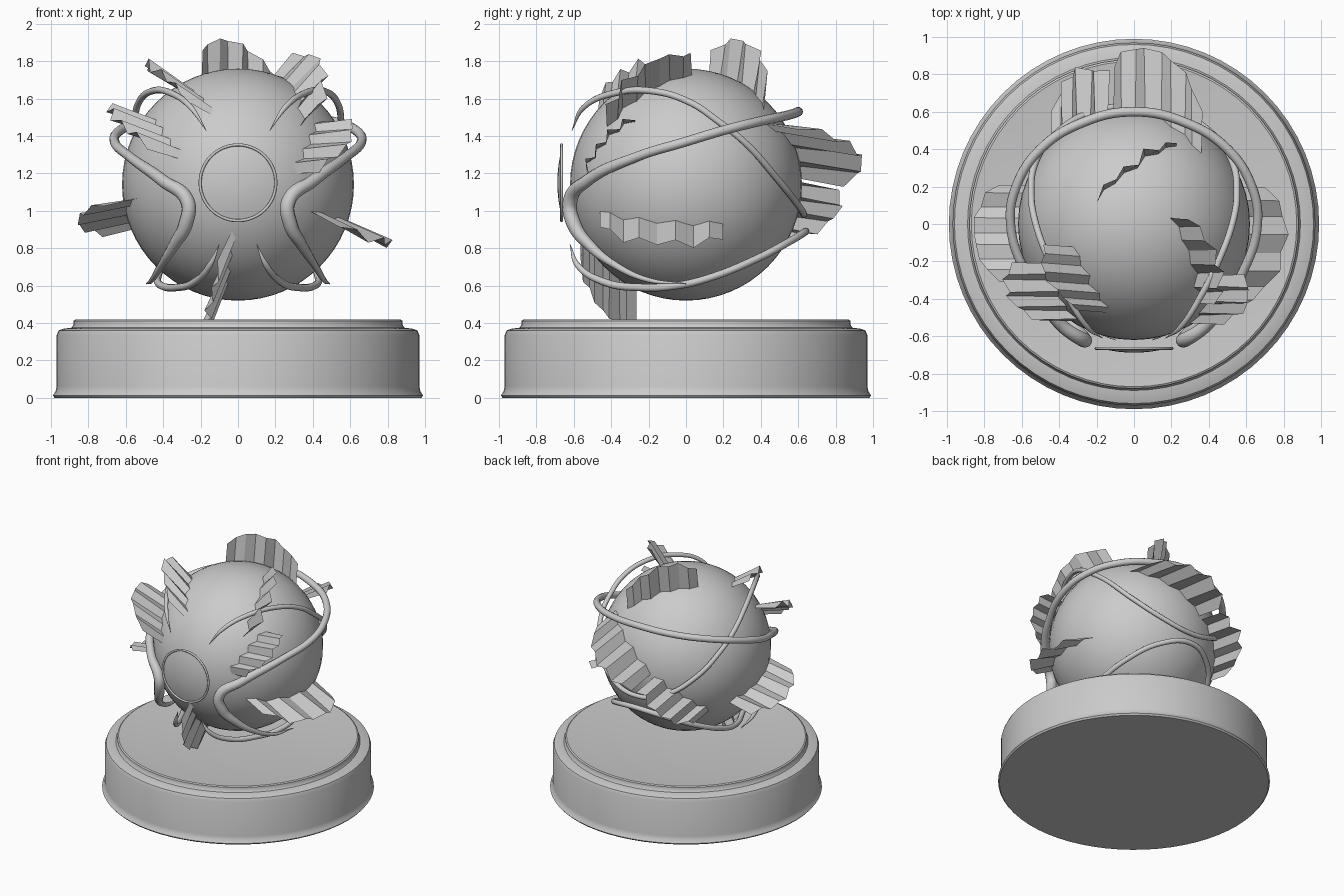
import bpy, bmesh, math, random
from mathutils import Vector

if "Cube" in bpy.data.objects:
    bpy.data.objects.remove(bpy.data.objects["Cube"])

random.seed(4)
C = Vector((0, 0, 1.14))      # sphere centre
R = 0.62


def mesh_object(name, verts, faces):
    me = bpy.data.meshes.new(name)
    me.from_pydata(verts, [], faces)
    bm = bmesh.new()
    bm.from_mesh(me)
    bmesh.ops.remove_doubles(bm, verts=bm.verts, dist=1e-5)
    bmesh.ops.recalc_face_normals(bm, faces=bm.faces)
    bm.to_mesh(me)
    bm.free()
    ob = bpy.data.objects.new(name, me)
    bpy.context.collection.objects.link(ob)
    return ob


def smooth(ob, angle=35):
    bpy.ops.object.select_all(action='DESELECT')
    bpy.context.view_layer.objects.active = ob
    ob.select_set(True)
    bpy.ops.object.shade_smooth_by_angle(angle=math.radians(angle))


def lathe(name, profile, n=64):
    verts = [(r * math.cos(2 * math.pi * i / n), r * math.sin(2 * math.pi * i / n), z)
             for r, z in profile for i in range(n)]
    faces = [(j * n + i, j * n + (i + 1) % n, (j + 1) * n + (i + 1) % n, (j + 1) * n + i)
             for j in range(len(profile) - 1) for i in range(n)]
    faces.append(tuple(range(n)))
    faces.append(tuple(range((len(profile) - 1) * n, len(profile) * n)))
    ob = mesh_object(name, verts, faces)
    smooth(ob)
    return ob


def band(name, half, thickness, taper):
    """Tube following half a path from the front tip to the back seam, mirrored in x."""
    k = len(half)
    pts = half + [(-x, y, z) for x, y, z in reversed(half[:-1])]
    cu = bpy.data.curves.new(name, 'CURVE')
    cu.dimensions = '3D'
    cu.bevel_depth = thickness
    cu.bevel_resolution = 3
    cu.use_fill_caps = True
    cu.resolution_u = 10
    sp = cu.splines.new('BEZIER')
    sp.bezier_points.add(len(pts) - 1)
    for i, (bp, p) in enumerate(zip(sp.bezier_points, pts)):
        bp.co = p
        bp.handle_left_type = bp.handle_right_type = 'AUTO'
        d = min(i, 2 * (k - 1) - i)
        bp.radius = taper[min(d, len(taper) - 1)]
    ob = bpy.data.objects.new(name, cu)
    bpy.context.collection.objects.link(ob)
    bpy.ops.object.select_all(action='DESELECT')
    bpy.context.view_layer.objects.active = ob
    ob.select_set(True)
    bpy.ops.object.convert(target='MESH')
    smooth(bpy.context.object, 60)


def shard(name, a, b, ext, n=9, amp=0.03):
    """Folded sheet rising from a jagged crack a-b on the sphere along ext."""
    a, b, ext = Vector(a), Vector(b), Vector(ext)
    side = ext.cross(b - a).normalized()
    verts = []
    for i in range(n):
        t = i / (n - 1)
        p = a.lerp(b, t).normalized() * (R - 0.01)
        off = side * amp * (1 if i % 2 else -1) * random.uniform(0.3, 1)
        h = (0.72 + 0.28 * math.sin(math.pi * t)) * random.uniform(0.93, 1.05)
        verts += [C + p + off * 0.6, C + p + off * 1.1 + ext * h]
    faces = [(2 * i, 2 * i + 2, 2 * i + 3, 2 * i + 1) for i in range(n - 1)]
    mesh_object(name, verts, faces)


# Round plinth with flared foot and stepped, slightly dished top
lathe("plinth", [(0.98, 0), (0.99, 0.012), (0.975, 0.035), (0.97, 0.06), (0.97, 0.335),
                 (0.96, 0.36), (0.93, 0.37), (0.89, 0.375), (0.88, 0.39), (0.88, 0.412),
                 (0.87, 0.418), (0.84, 0.415), (0.6, 0.4), (0.3, 0.385)])

# Floating sphere
bpy.ops.mesh.primitive_uv_sphere_add(segments=48, ring_count=32, radius=R, location=C)
bpy.context.object.name = "sphere"
smooth(bpy.context.object, 60)

# Sweeping bands
band("upper_band", [(0.17, -0.61, 1.43), (0.25, -0.55, 1.55), (0.36, -0.38, 1.63),
                    (0.46, -0.18, 1.64), (0.53, 0.02, 1.58), (0.55, 0.17, 1.48),
                    (0.53, 0.32, 1.36), (0.42, 0.48, 1.18), (0.22, 0.6, 1.03),
                    (0, 0.63, 0.98)], 0.018, [0.1, 0.8, 1])
band("middle_band", [(0.49, 0.0, 0.61), (0.46, -0.2, 0.63), (0.41, -0.38, 0.71),
                     (0.34, -0.52, 0.82), (0.28, -0.6, 0.93), (0.27, -0.62, 1.05),
                     (0.4, -0.53, 1.16), (0.58, -0.26, 1.29), (0.66, 0.0, 1.37),
                     (0.63, 0.2, 1.43), (0.5, 0.4, 1.48), (0.28, 0.54, 1.51),
                     (0, 0.6, 1.53)], 0.03, [0.1, 0.45, 0.65, 1.0, 1.3, 1.3, 1.1, 0.85])
band("lower_band", [(0.1, -0.62, 0.82), (0.15, -0.58, 0.71), (0.23, -0.44, 0.62),
                    (0.33, -0.24, 0.59), (0.41, -0.05, 0.6), (0.43, 0.12, 0.64),
                    (0.37, 0.37, 0.74), (0.22, 0.56, 0.84), (0, 0.64, 0.89)],
     0.02, [0.1, 0.8, 1])

# Folded shards bursting from the sphere: crack ends relative to its centre, then direction
shards = [
    ("shard_top_left", (-.3, -.12, .5), (-.1, -.48, .37), (-.25, .02, .16)),
    ("shard_upper_left", (-.45, -.22, .36), (-.28, -.53, .14), (-.29, 0, .1)),
    ("shard_left", (-.54, .22, -.22), (-.52, -.3, -.06), (-.28, 0, -.05)),
    ("shard_upper_right", (.26, -.53, .07), (.42, -.28, .34), (.24, 0, .02)),
    ("shard_right", (.38, -.46, -.13), (.55, .2, -.2), (.24, 0, -.12)),
    ("shard_bottom", (-.01, -.56, -.22), (-.06, -.26, -.53), (-.12, 0, -.28)),
    ("shard_top_back", (-.2, .13, .55), (.22, .42, .38), (0, .03, .23)),
    ("shard_top_right", (.2, .04, .57), (.34, -.42, .3), (.15, 0, .16)),
    ("shard_upper_back", (.36, .36, .35), (-.12, .6, .05), (0, .37, -.05)),
    ("shard_lower_back", (-.15, .58, .03), (-.46, .32, -.26), (0, .31, -.05)),
]
for s in shards:
    shard(*s)

# Plain domed front disc and its rim
bpy.ops.mesh.primitive_torus_add(location=(0, -0.665, 1.15), rotation=(math.pi / 2, 0, 0),
                                 major_radius=0.203, minor_radius=0.008,
                                 major_segments=48, minor_segments=8)
bpy.context.object.name = "disc_rim"
smooth(bpy.context.object, 60)
n, rings, dome = 48, 6, 0.7
verts = []
for j in range(rings + 1):
    r = 0.2 * j / rings
    y = -math.sqrt(dome * dome - r * r) + 0.012
    verts += [(r * math.cos(2 * math.pi * i / n), y, 1.15 + r * math.sin(2 * math.pi * i / n))
              for i in range(n)]
faces = [(j * n + i, j * n + (i + 1) % n, (j + 1) * n + (i + 1) % n, (j + 1) * n + i)
         for j in range(1, rings) for i in range(n)]
faces.append(tuple(range(n, 2 * n)))
smooth(mesh_object("front_disc", verts, faces), 60)
